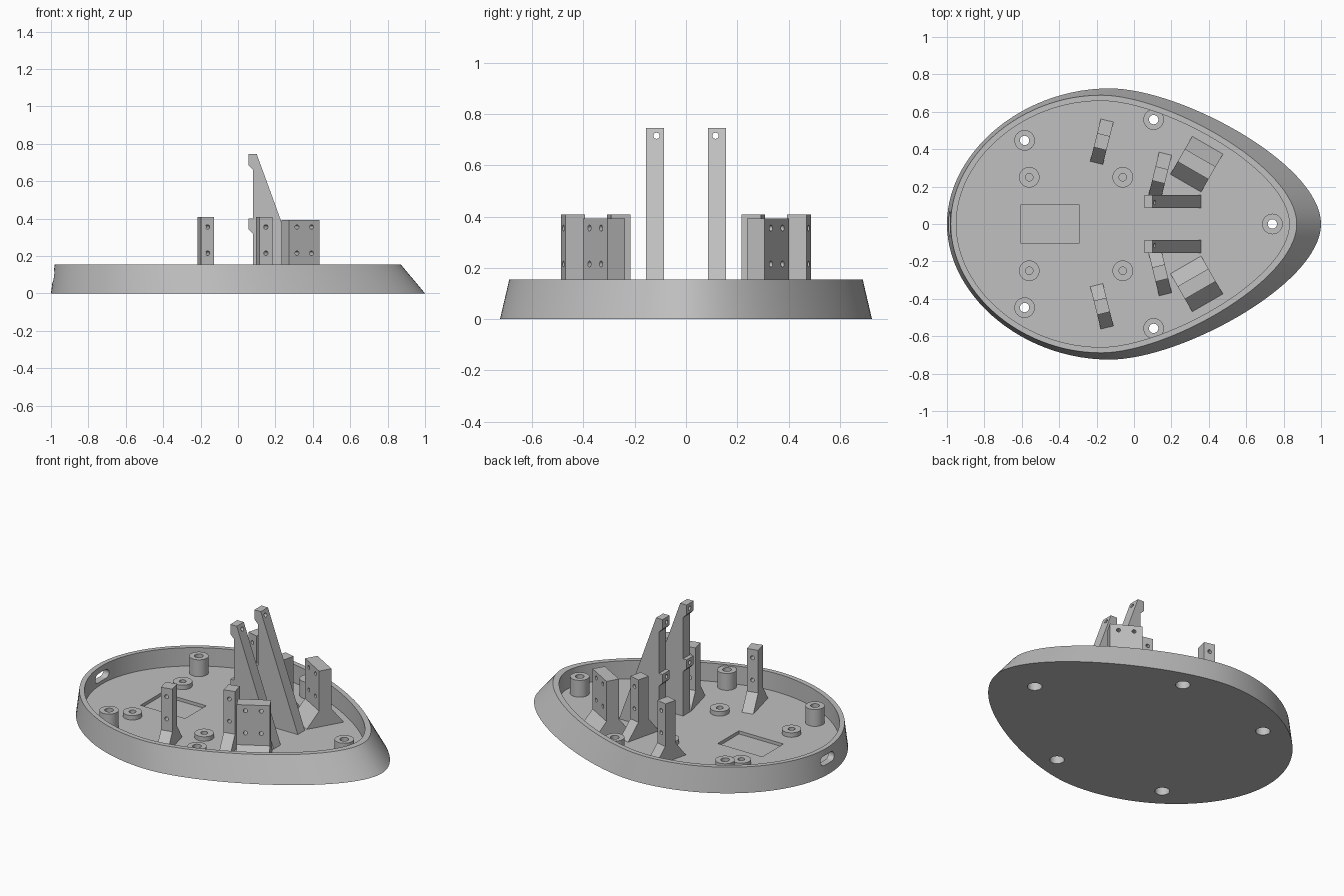
import bpy, bmesh, math
from mathutils import Matrix, Vector
from mathutils.geometry import interpolate_bezier

if "Cube" in bpy.data.objects:
    bpy.data.objects.remove(bpy.data.objects["Cube"])

grey = bpy.data.materials.new("plain grey")
grey.use_nodes = True
COLOR = (0.53, 0.53, 0.53, 1)
grey.diffuse_color = COLOR
grey.node_tree.nodes["Principled BSDF"].inputs["Base Color"].default_value = COLOR

FLOOR, RIM = 0.04, 0.155


def finish(name, bm, matrix=Matrix()):
    bmesh.ops.recalc_face_normals(bm, faces=bm.faces)
    bm.transform(matrix)
    mesh = bpy.data.meshes.new(name)
    bm.to_mesh(mesh)
    bm.free()
    mesh.materials.append(grey)
    ob = bpy.data.objects.new(name, mesh)
    bpy.context.collection.objects.link(ob)
    return ob


def loft(name, rings, caps=True):
    """Skin a list of equally long rings of points."""
    bm = bmesh.new()
    loops = [[bm.verts.new(p) for p in ring] for ring in rings]
    n = len(loops[0])
    for a, b in zip(loops, loops[1:]):
        for i in range(n):
            j = (i + 1) % n
            bm.faces.new((a[i], a[j], b[j], b[i]))
    if caps:
        bm.faces.new(loops[0])
        bm.faces.new(loops[-1])
    return finish(name, bm)


def lathe(name, x, y, profile, caps, n=32):
    turns = [2 * math.pi * i / n for i in range(n)]
    return loft(name, [[(x + r * math.cos(t), y + r * math.sin(t), z) for t in turns]
                       for r, z in profile], caps)


def prism(name, outline, half, matrix=Matrix()):
    """Extrude an x-z outline along y."""
    bm = bmesh.new()
    face = bm.faces.new([bm.verts.new((x, -half, z)) for x, z in outline])
    out = bmesh.ops.extrude_face_region(bm, geom=[face])["geom"]
    bmesh.ops.translate(bm, vec=(0, 2 * half, 0),
                        verts=[v for v in out if isinstance(v, bmesh.types.BMVert)])
    return finish(name, bm, matrix)


def rod(x0, x1, y, z, r, matrix=Matrix()):
    """Cutter cylinder along x."""
    bm = bmesh.new()
    place = Matrix.Translation(((x0 + x1) / 2, y, z)) @ Matrix.Rotation(math.pi / 2, 4, 'Y')
    bmesh.ops.create_cone(bm, cap_ends=True, segments=20, radius1=r, radius2=r,
                          depth=x1 - x0, matrix=place)
    return finish("cutter", bm, matrix)


def cut(target, cutter):
    cutter.hide_render = True
    mod = target.modifiers.new("cut", 'BOOLEAN')
    mod.operation, mod.solver, mod.object = 'DIFFERENCE', 'EXACT', cutter
    bpy.context.view_layer.objects.active = target
    bpy.ops.object.modifier_apply(modifier=mod.name)
    bpy.data.objects.remove(cutter)


# Egg-shaped outline, half drawn and then mirrored
left = interpolate_bezier(Vector((-1, 0)), Vector((-1, 0.38)), Vector((-0.6, 0.725)),
                          Vector((-0.13, 0.725)), 28)
right = interpolate_bezier(Vector((-0.13, 0.725)), Vector((0.25, 0.725)), Vector((1, 0.32)),
                           Vector((1, 0)), 32)
half = left + right[1:]
egg = half + [Vector((p.x, -p.y)) for p in half[-2:0:-1]]


def ring(sx, sy, shift, z):
    return [(p.x * sx + shift, p.y * sy, z) for p in egg]


# Tray with sloping walls
tray = loft("tray", [ring(1, 1, 0, 0), ring(0.925, 0.95, -0.055, RIM),
                     ring(0.89, 0.908, -0.06, RIM), ring(0.89, 0.908, -0.06, FLOOR)])

# Floor recess and end slot
cut(tray, prism("cutter", [(-0.605, 0.02), (-0.295, 0.02), (-0.295, 0.1), (-0.605, 0.1)], 0.105))
slot = []
for side in (1, -1):
    for i in range(9):
        t = math.pi * i / 8 - (math.pi / 2 if side > 0 else -math.pi / 2)
        slot.append((side * 0.04 + 0.028 * math.cos(t), 0.09 + 0.028 * math.sin(t)))
cut(tray, prism("cutter", slot, 0.1,
                Matrix.Translation((-0.98, 0, 0)) @ Matrix.Rotation(math.pi / 2, 4, 'Z')))

# Tall screw posts, bored from below
posts = [(0.74, 0)] + [(x, s * y) for x, y in ((-0.585, 0.447), (0.105, 0.558)) for s in (1, -1)]
for x, y in posts:
    cut(tray, lathe("cutter", x, y, [(0.042, -0.1), (0.042, 0.1)], True))
    lathe("screw_post", x, y, [(0.055, FLOOR), (0.055, 0.146), (0.025, 0.146),
                               (0.025, 0.12), (0.042, 0.12), (0.042, FLOOR)], False)

# Low standoffs with blind holes
for x in (-0.56, -0.06):
    for s in (1, -1):
        lathe("standoff", x, s * 0.25, [(0.055, FLOOR), (0.055, 0.068), (0.02, 0.068),
                                        (0.02, FLOOR + 0.002)], True)


# Upright brackets with flared feet and cross holes
def bracket(name, x, y, degrees, width, top, offsets):
    for s in (1, -1):
        m = Matrix.Translation((x, s * y, 0)) @ Matrix.Rotation(math.radians(s * degrees), 4, 'Z')
        side = [(0.117, FLOOR), (0.039, 0.14), (0.039, top)]
        ob = prism(name, side + [(-u, z) for u, z in reversed(side)], width / 2, m)
        for v in offsets:
            for z in (0.215, 0.355):
                cut(ob, rod(-0.2, 0.2, v, z, 0.012, m))


bracket("outer_bracket", -0.172, 0.44, 76, 0.07, 0.408, [0])
bracket("inner_bracket", 0.14, 0.262, 76, 0.07, 0.408, [0])
bracket("wide_bracket", 0.335, 0.32, 60, 0.19, 0.392, [-0.045, 0.045])

# Tall sloped pylons with two hooked lugs
pylon = [(0.08, FLOOR), (0.357, FLOOR), (0.1, 0.745), (0.055, 0.745), (0.055, 0.685),
         (0.08, 0.66), (0.08, 0.4), (0.055, 0.4), (0.055, 0.345), (0.08, 0.32)]
for s in (1, -1):
    ob = prism("pylon", pylon, 0.035, Matrix.Translation((0, s * 0.12, 0)))
    cut(ob, rod(0, 0.3, s * 0.115, 0.715, 0.012))
    cut(ob, rod(0, 0.11, s * 0.115, 0.373, 0.012))

# Smooth the curved walls, keep hard edges
bpy.ops.object.select_all(action='DESELECT')
for ob in bpy.context.collection.objects:
    if ob.type == 'MESH' and grey.name in ob.data.materials:
        ob.select_set(True)
        bpy.context.view_layer.objects.active = ob
bpy.ops.object.shade_smooth_by_angle(angle=math.radians(30))
